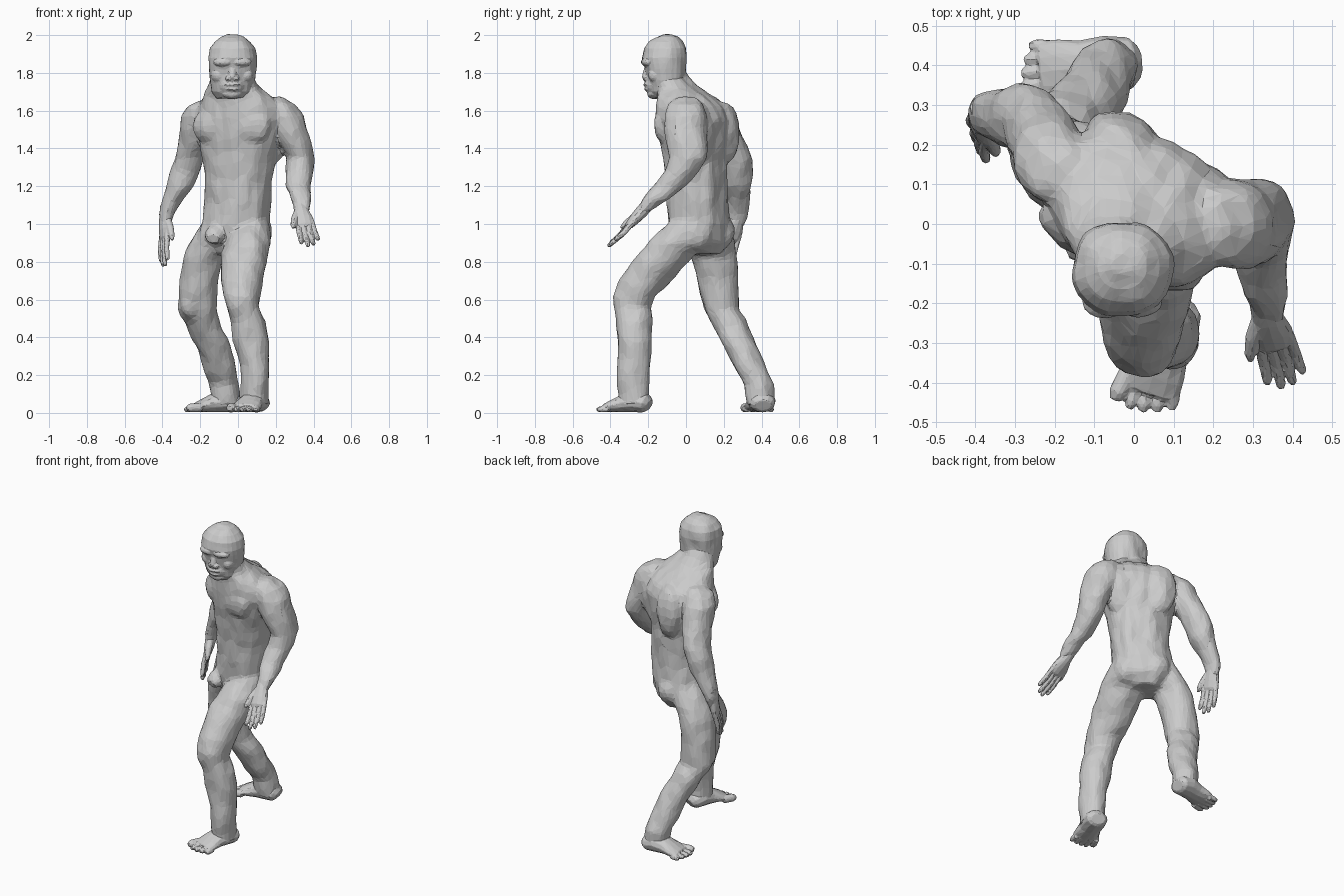
import bpy, bmesh
from math import cos, sin, pi, radians
from mathutils import Vector, Matrix, noise


def skin_rings(bm, rings, n=20, power=1.0):
    """Loft closed rings given as (centre, u axis, v axis)."""
    loops = []
    for c, u, v in rings:
        loop = []
        for i in range(n):
            a = 2 * pi * i / n
            ca, sa = cos(a), sin(a)
            k = (abs(ca) ** power) * (1 if ca > 0 else -1)
            m = (abs(sa) ** power) * (1 if sa > 0 else -1)
            loop.append(bm.verts.new(c + u * k + v * m))
        loops.append(loop)
    for a, b in zip(loops, loops[1:]):
        for i in range(n):
            j = (i + 1) % n
            bm.faces.new((a[i], a[j], b[j], b[i]))
    bm.faces.new(loops[0][::-1])
    bm.faces.new(loops[-1])


def slices(bm, rows, yaw=0.0, power=1.0):
    """Loft horizontal slices (z, cx, cy, rx, ry)."""
    t = radians(yaw)
    u, v = Vector((cos(t), sin(t), 0)), Vector((-sin(t), cos(t), 0))
    skin_rings(bm, [(Vector((x, y, z)), u * rx, v * ry) for z, x, y, rx, ry in rows],
               24, power)


def tube(bm, pts, side=(1, 0, 0)):
    """Loft along a path of (x, y, z, ru, rv)."""
    p = [Vector(q[:3]) for q in pts]
    rings = []
    for i, q in enumerate(pts):
        t = (p[min(i + 1, len(p) - 1)] - p[max(i - 1, 0)]).normalized()
        u = Vector(side)
        u = (u - t * u.dot(t)).normalized()
        rings.append((p[i], u * q[3], t.cross(u) * q[4]))
    skin_rings(bm, rings, 12)


def ball(bm, c, r, frame=Matrix()):
    m = frame @ Matrix.Translation(c) @ Matrix.Diagonal((*r, 1))
    bmesh.ops.create_uvsphere(bm, u_segments=16, v_segments=10, radius=1, matrix=m)


def finish(bm, name, voxel, faces, smooth=4, matrix=Matrix(), rough=0.0):
    """Fuse the overlapping volumes, roughen, then reduce to flat irregular facets."""
    bmesh.ops.recalc_face_normals(bm, faces=bm.faces)
    bm.transform(matrix)
    me = bpy.data.meshes.new(name)
    bm.to_mesh(me)
    bm.free()
    ob = bpy.data.objects.new(name, me)
    bpy.context.collection.objects.link(ob)
    re = ob.modifiers.new("fuse", 'REMESH')
    re.mode, re.voxel_size = 'VOXEL', voxel
    sm = ob.modifiers.new("soften", 'SMOOTH')
    sm.factor, sm.iterations = 0.5, smooth

    def bake():
        dg = bpy.context.evaluated_depsgraph_get()
        new = bpy.data.meshes.new_from_object(ob.evaluated_get(dg))
        ob.modifiers.clear()
        ob.data = new
    bake()
    moves = [v.normal * rough * noise.noise(Vector((v.co.x * 16, v.co.y * 16, v.co.z * 9)))
             for v in ob.data.vertices]
    for v, d in zip(ob.data.vertices, moves):
        v.co += d
        v.co.z = max(v.co.z, 0.0)
    de = ob.modifiers.new("facets", 'DECIMATE')
    de.ratio = min(1.0, faces / max(1, 2 * len(ob.data.polygons)))
    bake()
    ob.data.name = name
    ob.data.polygons.foreach_set("use_smooth", [False] * len(ob.data.polygons))
    return ob


# Torso, twisted so its left shoulder leads
bm = bmesh.new()
slices(bm, [(.84, -.03, .08, .09, .10), (.90, -.02, .08, .15, .14), (1.0, -.01, .07, .182, .16),
            (1.12, 0, .06, .178, .148), (1.22, 0, .055, .178, .148), (1.35, .005, .05, .198, .16),
            (1.45, .01, .05, .226, .175), (1.55, .015, .045, .248, .183), (1.62, .01, .03, .235, .168),
            (1.67, .0, .0, .195, .14), (1.715, -.022, -.04, .147, .115), (1.77, -.03, -.08, .122, .09),
            (1.83, -.03, -.095, .10, .08)], -27, 0.92)
chest = Matrix.Translation((.01, .05, 0)) @ Matrix.Rotation(radians(-24), 4, 'Z')
back = Matrix.Translation((.015, .05, 0)) @ Matrix.Rotation(radians(-34), 4, 'Z')
for s in (-1, 1):
    ball(bm, (.095 * s, -.115, 1.52), (.13, .066, .105), chest)    # chest muscle
    ball(bm, (.115 * s, .105, 1.48), (.105, .075, .17), back)      # shoulder blade
    ball(bm, (.058 * s, .108, 1.22), (.058, .045, .26), back)      # back muscle
    ball(bm, (.05 * s, -.105, 1.2), (.065, .042, .18), chest)      # belly muscle
    ball(bm, (.036 + .06 * s, .112 - .055 * s, .96), (.085, .092, .105))  # buttock
tube(bm, [(-.10, 0, .97, .06, .06), (-.125, -.05, .935, .06, .05), (-.135, -.09, .92, .04, .03)])  # groin

# Arms down to the wrists
slices(bm, [(1.67, .20, 0, .04, .05), (1.635, .225, 0, .08, .09), (1.57, .252, 0, .098, .112),
            (1.5, .272, 0, .098, .115), (1.42, .305, .005, .085, .11), (1.35, .33, .01, .075, .097),
            (1.28, .325, -.02, .074, .09), (1.2, .32, -.09, .066, .085),
            (1.13, .338, -.165, .052, .07), (1.065, .337, -.23, .04, .042)])
slices(bm, [(1.655, -.16, .12, .04, .05), (1.62, -.20, .14, .075, .085), (1.57, -.213, .16, .092, .102),
            (1.5, -.22, .18, .09, .105), (1.42, -.235, .22, .082, .105),
            (1.35, -.255, .255, .077, .098), (1.28, -.28, .268, .08, .088),
            (1.2, -.307, .268, .076, .077), (1.12, -.352, .274, .055, .064),
            (1.05, -.378, .274, .037, .052), (.99, -.385, .265, .026, .045)])

# Legs down to the heels
slices(bm, [(1.02, .07, .05, .10, .13), (.9, .055, -.035, .12, .17), (.85, .035, -.09, .125, .158),
            (.78, .03, -.15, .122, .148), (.7, .02, -.215, .112, .14), (.62, .02, -.272, .10, .115),
            (.56, .025, -.285, .088, .10), (.48, .055, -.275, .092, .096), (.38, .07, -.27, .096, .093),
            (.25, .09, -.275, .077, .088), (.14, .09, -.28, .072, .085), (.04, .09, -.275, .074, .08)])
slices(bm, [(1.02, -.09, .09, .095, .13), (.9, -.145, .13, .11, .13), (.82, -.185, .15, .103, .122),
            (.72, -.205, .165, .102, .112), (.62, -.215, .18, .102, .105), (.55, -.215, .19, .105, .096),
            (.45, -.178, .245, .092, .092), (.35, -.13, .29, .095, .088), (.25, -.10, .335, .087, .086),
            (.15, -.075, .385, .08, .08), (.04, -.06, .395, .074, .074)])
ball(bm, (.015, -.328, .60), (.065, .055, .075))                   # kneecaps
ball(bm, (-.24, .14, .58), (.065, .055, .075))
finish(bm, "body", .011, 5000, 8, rough=.008)

# Head with heavy brow, flat nose and muzzle
bm = bmesh.new()
slices(bm, [(z, -.03, y, rx, ry) for z, y, rx, ry in (
    (1.665, -.10, .085, .07), (1.70, -.11, .108, .085), (1.76, -.105, .121, .102),
    (1.82, -.108, .126, .108), (1.88, -.113, .127, .12), (1.93, -.112, .12, .112),
    (1.965, -.108, .095, .09), (1.99, -.105, .062, .062), (2.004, -.10, .025, .025))], 0, 0.93)
face = Matrix.Translation((-.03, 0, 0))
for s in (-1, 1):
    ball(bm, (.042 * s, -.197, 1.857), (.056, .038, .024), face)   # brow
    ball(bm, (.07 * s, -.16, 1.785), (.042, .042, .04), face)      # cheek
    ball(bm, (.042 * s, -.196, 1.822), (.018, .014, .011), face)   # eye
    ball(bm, (.019 * s, -.212, 1.77), (.019, .018, .014), face)    # nostril wing
tube(bm, [(-.03, -.20, 1.85, .016, .012), (-.03, -.21, 1.81, .018, .014),
          (-.03, -.218, 1.78, .018, .016), (-.03, -.208, 1.76, .014, .01)])
ball(bm, (0, -.17, 1.735), (.072, .05, .055), face)                # muzzle
ball(bm, (0, -.208, 1.738), (.045, .019, .011), face)              # upper lip
ball(bm, (0, -.205, 1.713), (.038, .019, .010), face)              # lower lip
ball(bm, (0, -.172, 1.69), (.055, .034, .024), face)               # chin
finish(bm, "head", .005, 1600, 3, rough=.008)


def hand(name, wrist, direction, side):
    """Local x runs thumb to little finger, z runs to the fingertips."""
    bm = bmesh.new()
    tube(bm, [(0, 0, -.06, .034, .034), (0, 0, .02, .040, .034), (0, 0, .075, .053, .029),
              (0, 0, .12, .052, .022), (0, 0, .135, .04, .012)])
    for i, tip in enumerate((.255, .28, .272, .24)):
        x0, x1 = -.039 + .026 * i, -.045 + .031 * i
        xm, zm = (x0 + x1) / 2, .11 + (tip - .11) * .5
        tube(bm, [(x0, 0, .09, .014, .016), (xm, -.004, zm, .0135, .015),
                  (x1, .004, tip - .01, .0115, .012), (x1, .006, tip, .006, .006)])
    tube(bm, [(-.02, 0, .02, .022, .022), (-.05, .008, .075, .019, .02),
              (-.066, .014, .125, .015, .015), (-.07, .016, .148, .007, .007)])
    d, u = Vector(direction).normalized(), Vector(side)
    u = (u - d * u.dot(d)).normalized()
    m = Matrix((u, d.cross(u), d)).transposed().to_4x4()
    m.translation = wrist
    finish(bm, name, .0045, 900, 2, m)


hand("left_hand", (.333, -.222, 1.08), (.05, -.175, -.19), (1, .1, 0))
hand("right_hand", (-.382, .275, 1.04), (-.012, -.075, -.24), (-.35, .93, 0))


def foot(name, ankle, heading, big):
    """Local -y points to the toes; big is the side of the big toe."""
    bm = bmesh.new()
    tube(bm, [(0, .078, .04, .045, .032), (0, .06, .05, .066, .05), (0, 0, .065, .075, .062),
              (0, -.06, .053, .07, .05), (0, -.12, .038, .08, .034), (0, -.165, .026, .076, .022)])
    for i, tip in enumerate((.21, .22, .216, .205, .188)):
        x, r = big * (.07 - .033 * i - (.006 if i else 0)), .024 if i == 0 else .0165
        tube(bm, [(x * .9, -.13, r + .004, r, r), (x, -tip + .02, r + .003, r, r),
                  (x * 1.03, -tip, r, r * .6, r * .6)])
    m = Matrix.Translation((*ankle, 0)) @ Matrix.Rotation(radians(heading), 4, 'Z')
    finish(bm, name, .006, 900, 2, m)


foot("left_foot", (.088, -.268), -19, -1)
foot("right_foot", (-.07, .40), -84, 1)
